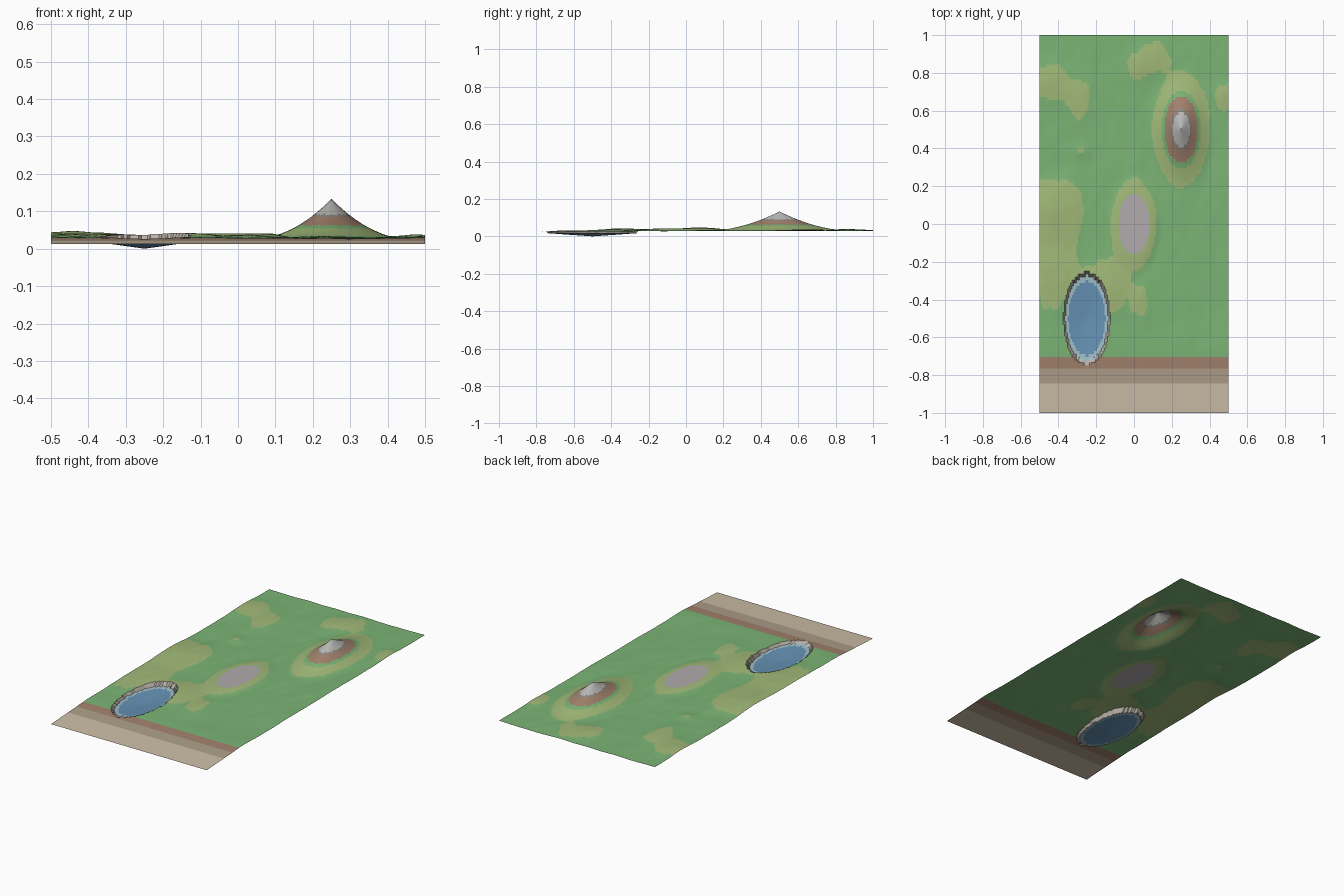
import bpy, bmesh, math
from mathutils import Vector, noise

if "Cube" in bpy.data.objects:
    bpy.data.objects.remove(bpy.data.objects["Cube"])

# Work in square map coordinates: u = x, v = y / 2
N = 128
POND, PEAK = (-0.25, -0.25), (0.25, 0.25)

# Gentle hills: centre u, v, radius u, v, height
HILLS = [(-.46, .37, .12, .06, .009), (-.30, .33, .09, .07, .007),
         (-.43, .04, .14, .08, .015), (-.42, -.13, .11, .09, .010),
         (-.17, -.17, .13, .08, .010), (-.27, .195, .05, .02, .005),
         (.12, .43, .11, .05, .008), (.02, .42, .06, .05, .005),
         (.48, .33, .06, .05, .008), (.03, -.2, .06, .06, .005),
         (.35, -.25, .2, .12, -.004), (-.4, .15, .1, .04, -.004)]


def smooth(a, b, t):
    t = max(0, min(1, (t - a) / (b - a)))
    return t * t * (3 - 2 * t)


def dist(u, v, c):
    return math.hypot(u - c[0], v - c[1])


def height(u, v):
    # rolling meadow
    z = .030 + .0035 * noise.noise(Vector((u * 9, v * 9, 2.3)))
    z += .0015 * noise.noise(Vector((u * 24, v * 24, 5.1)))
    for cu, cv, ru, rv, h in HILLS:
        z += h * math.exp(-((u - cu) / ru) ** 2 - ((v - cv) / rv) ** 2)
    # sloping beach along the front
    beach = .012 + .016 * (v + .5) / .15
    z = beach + (z - beach) * smooth(-.39, -.29, v)
    # flat clearing in the middle
    z = .041 + (z - .041) * smooth(.08, .15, math.hypot(u, v))
    # mountain
    d = dist(u, v, PEAK)
    z = .036 + (z - .036) * smooth(.11, .19, d)
    z += .097 * max(0, 1 - d / .165) ** 1.7
    # sunken pond
    d = dist(u, v, POND)
    if d < .118:
        z = .0165 * d / .118
    return z


NAMES = {
    "grass": (.20, .46, .18), "light_grass": (.36, .49, .19),
    "earth": (.36, .22, .15), "rock": (.26, .24, .22), "summit": (.48, .48, .47),
    "clearing": (.44, .41, .42), "sand": (.60, .51, .38), "wet_sand": (.42, .34, .25),
    "shallow_water": (.36, .52, .58), "deep_water": (.13, .29, .46),
    "bank": (.50, .45, .40)}
KEYS = list(NAMES)


def surface(face):
    c = face.calc_center_median()
    u, v, z = c.x, c.y / 2, c.z
    zs = [p.co.z for p in face.verts]
    d = dist(u, v, POND)
    if d < .14 and max(zs) - min(zs) > .008:
        return "bank"
    if d < .118:
        return "deep_water" if d < .098 else "shallow_water"
    if v < -.35:
        return "sand" if v < -.42 else "wet_sand" if v < -.38 else "earth"
    if math.hypot(u, v) < .081:
        return "clearing"
    if dist(u, v, PEAK) < .13:
        if z > .062:
            return "earth" if z < .086 else "rock" if z < .092 else "summit"
        return "grass" if z > .054 else "light_grass"
    return "light_grass" if z > .0345 else "grass"


# Terrain sheet
bm = bmesh.new()
bmesh.ops.create_grid(bm, x_segments=N, y_segments=N, size=.5)
for p in bm.verts:
    p.co = (p.co.x, p.co.y * 2, height(p.co.x, p.co.y))
for f in bm.faces:
    f.material_index = KEYS.index(surface(f))
mesh = bpy.data.meshes.new("terrain")
bm.to_mesh(mesh)
bm.free()
for key, col in NAMES.items():
    mat = bpy.data.materials.new(key)
    mat.diffuse_color = (*col, 1)
    mat.use_nodes = True
    mat.node_tree.nodes["Principled BSDF"].inputs["Base Color"].default_value = mat.diffuse_color
    mesh.materials.append(mat)
terrain = bpy.data.objects.new("terrain", mesh)
bpy.context.collection.objects.link(terrain)
bpy.context.view_layer.objects.active = terrain
terrain.select_set(True)
bpy.ops.object.shade_smooth_by_angle(angle=math.radians(35))
